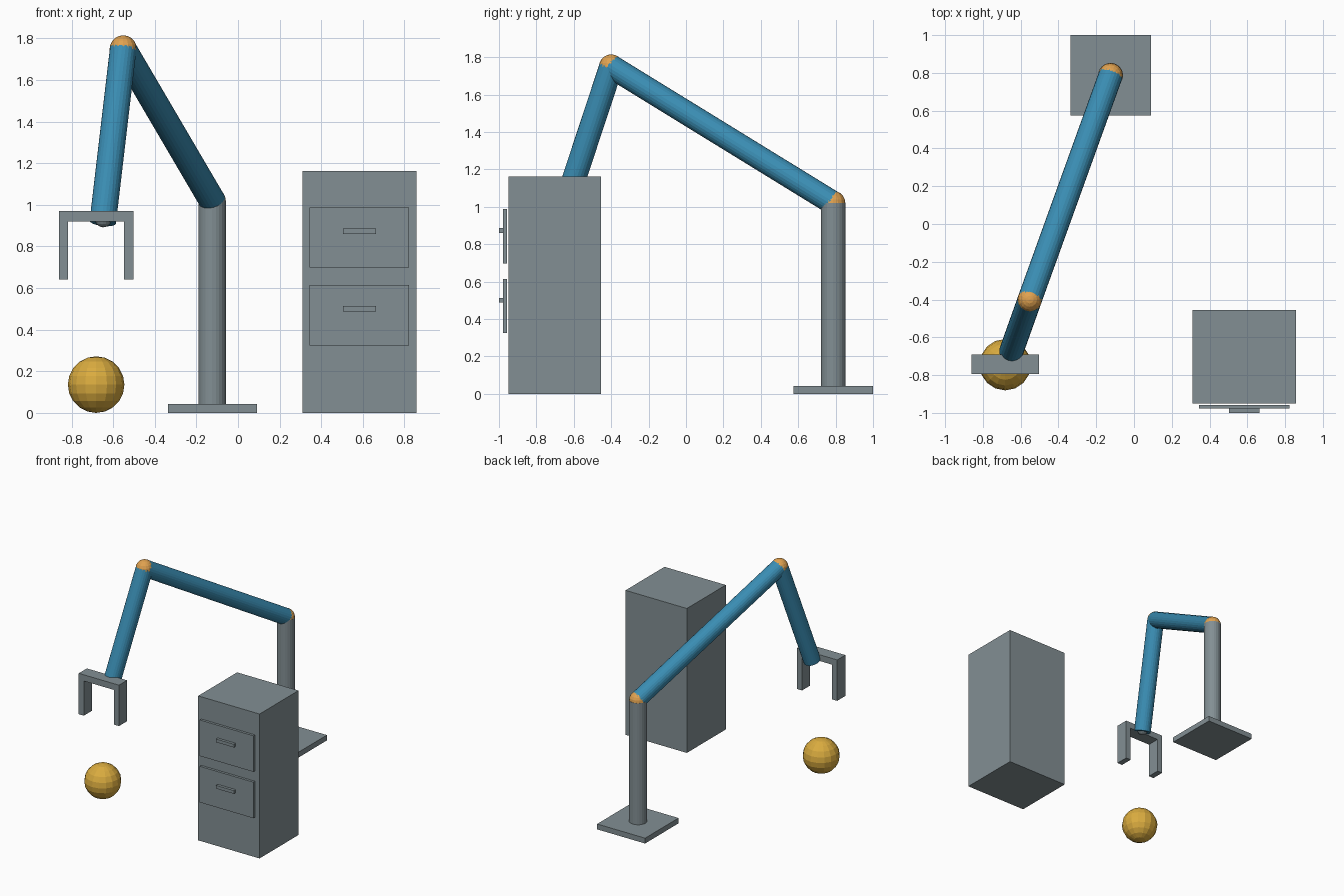
import bpy
from mathutils import Vector

if "Cube" in bpy.data.objects:
    bpy.data.objects.remove(bpy.data.objects["Cube"])


def material(name, rgb):
    m = bpy.data.materials.new(name)
    m.diffuse_color = (*rgb, 1.0)
    m.use_nodes = True
    m.node_tree.nodes["Principled BSDF"].inputs["Base Color"].default_value = m.diffuse_color
    return m


STEEL = material("steel_grey", (0.225, 0.275, 0.295))
BLUE = material("arm_blue", (0.042, 0.266, 0.45))
AMBER = material("joint_amber", (0.745, 0.36, 0.08))
GOLD = material("ball_gold", (0.70, 0.41, 0.05))


def finish(name, mat):
    ob = bpy.context.object
    ob.name = name
    ob.data.materials.append(mat)
    return ob


def box(name, mat, x, y, z):
    """Box from (min, max) pairs on each axis."""
    spans = (x, y, z)
    bpy.ops.mesh.primitive_cube_add(size=1, location=[(a + b) / 2 for a, b in spans])
    ob = finish(name, mat)
    for v in ob.data.vertices:
        v.co = [c * (b - a) for c, (a, b) in zip(v.co, spans)]


def rod(name, mat, start, end, radius):
    """Cylinder between two points."""
    a, b = Vector(start), Vector(end)
    bpy.ops.mesh.primitive_cylinder_add(
        vertices=24, radius=radius, depth=(b - a).length, location=(a + b) / 2,
        rotation=(b - a).to_track_quat('Z', 'Y').to_euler())
    finish(name, mat)


def ball(name, mat, centre, radius, segments=16, rings=10):
    bpy.ops.mesh.primitive_uv_sphere_add(
        segments=segments, ring_count=rings, radius=radius, location=centre)
    finish(name, mat)


# Arm joint positions
SHOULDER = (-0.124, 0.787, 1.02)
ELBOW = (-0.552, -0.40, 1.75)
WRIST = (-0.65, -0.675, 0.918)
R = 0.064

# Base and post
box("base_plate", STEEL, (-0.336, 0.091), (0.575, 1.0), (0, 0.043))
rod("post", STEEL, (-0.124, 0.787, 0.04), SHOULDER, 0.066)

# Arm links and joints
ball("shoulder_joint", AMBER, SHOULDER, 0.065)
rod("upper_arm", BLUE, SHOULDER, ELBOW, R)
ball("elbow_joint", AMBER, ELBOW, 0.065)
rod("lower_arm", BLUE, ELBOW, WRIST, R)
ball("wrist_joint", STEEL, (-0.648, -0.67, 0.932), 0.04)

# Gripper
GY = (-0.795, -0.692)
box("gripper_palm", STEEL, (-0.861, -0.503), GY, (0.921, 0.971))
for side, x in (("left", -0.861), ("right", -0.548)):
    box(f"{side}_finger", STEEL, (x, x + 0.045), GY, (0.642, 0.921))

# Ball on the floor
ball("floor_ball", GOLD, (-0.682, -0.745, 0.136), 0.136)

# Cabinet with two drawers
box("cabinet", STEEL, (0.311, 0.857), (-0.95, -0.455), (0, 1.162))
for label, z in (("lower", 0.47), ("upper", 0.843)):
    box(f"{label}_drawer", STEEL, (0.344, 0.822), (-0.978, -0.958), (z - 0.145, z + 0.145))
    box(f"{label}_handle", STEEL, (0.504, 0.664), (-1.0, -0.978), (z + 0.017, z + 0.043))
